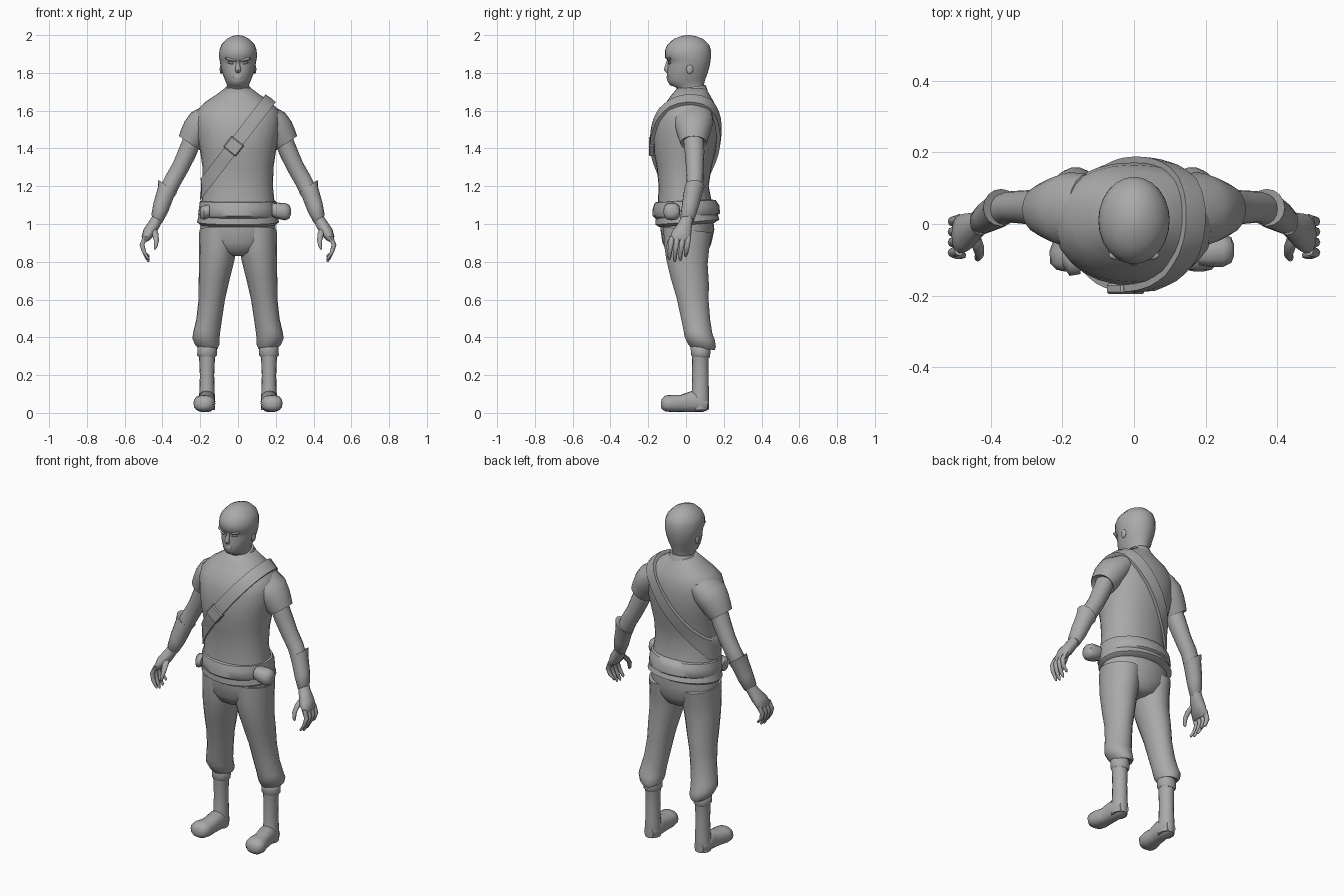
import bpy, bmesh, math
from mathutils import Vector, Matrix
from mathutils.bvhtree import BVHTree

grey = bpy.data.materials.new("plain grey")
grey.diffuse_color = (0.4, 0.4, 0.4, 1)


def finish(name, bm, mirror=False, angle=50):
    bmesh.ops.recalc_face_normals(bm, faces=bm.faces)
    me = bpy.data.meshes.new(name)
    bm.to_mesh(me)
    me.materials.append(grey)
    ob = bpy.data.objects.new(name, me)
    bpy.context.collection.objects.link(ob)
    if mirror:
        ob.modifiers.new("mirror", 'MIRROR')
    bpy.ops.object.select_all(action='DESELECT')
    ob.select_set(True)
    bpy.context.view_layer.objects.active = ob
    bpy.ops.object.shade_smooth_by_angle(angle=math.radians(angle))
    return ob


def loft(name, rings, u=(1, 0, 0), v=(0, 1, 0), n=20, mirror=False, power=1.0):
    """Skin elliptical rings (x, y, z, ru, rv) and close both ends."""
    u, v = Vector(u).normalized(), Vector(v).normalized()
    bm = bmesh.new()
    loops = []
    for x, y, z, ru, rv in rings:
        loop = []
        for i in range(n):
            a = 2 * math.pi * i / n
            c, s = math.cos(a), math.sin(a)
            c = math.copysign(abs(c) ** power, c)
            s = math.copysign(abs(s) ** power, s)
            loop.append(bm.verts.new(Vector((x, y, z)) + u * ru * c + v * rv * s))
        loops.append(loop)
    for a, b in zip(loops, loops[1:]):
        for i in range(n):
            j = (i + 1) % n
            bm.faces.new((a[i], a[j], b[j], b[i]))
    bm.faces.new(loops[0])
    bm.faces.new(loops[-1])
    return finish(name, bm, mirror)


def body(rings):
    """Centred rings given as (z, half width, front y, back y)."""
    return [(0, (f + b) / 2, z, w, (b - f) / 2) for z, w, f, b in rings]


# Head, neck and face
loft("head", body([
    (1.66, .07, -.05, .10), (1.70, .057, -.04, .093), (1.725, .056, -.055, .093),
    (1.735, .058, -.085, .095), (1.76, .068, -.10, .10), (1.80, .084, -.10, .115),
    (1.84, .093, -.097, .126), (1.865, .097, -.096, .13), (1.88, .10, -.112, .132),
    (1.92, .099, -.112, .132), (1.95, .088, -.098, .122), (1.98, .06, -.065, .09),
    (1.995, .03, -.025, .05), (2.0, .008, 0, .02)]), n=24)
loft("nose", [(0, -.088, 1.87, .009, .012), (0, -.098, 1.835, .012, .014),
              (0, -.103, 1.815, .016, .014), (0, -.094, 1.80, .01, .008)], n=8)
loft("mouth", [(0, -.093, 1.79, .018, .008), (0, -.095, 1.778, .026, .009),
               (0, -.093, 1.766, .018, .008)], n=10)


def blob(name, loc, size, tilt=0.0):
    bm = bmesh.new()
    bmesh.ops.create_uvsphere(bm, u_segments=12, v_segments=8, radius=1)
    m = Matrix.Translation(loc) @ Matrix.Rotation(tilt, 4, 'Y') @ Matrix.Diagonal((*size, 1))
    bmesh.ops.transform(bm, matrix=m, verts=bm.verts)
    return finish(name, bm, mirror=True)


blob("eye", (.037, -.086, 1.852), (.02, .009, .006), -.25)
blob("brow", (.038, -.088, 1.871), (.034, .014, .008), -.25)
blob("ear", (.089, .02, 1.82), (.008, .018, .026))

# Shirt body
torso_rings = body([
    (1.03, .205, -.155, .155), (1.10, .195, -.15, .14), (1.20, .185, -.145, .12),
    (1.30, .188, -.155, .135), (1.38, .20, -.17, .155), (1.46, .215, -.172, .168),
    (1.54, .225, -.162, .172), (1.60, .218, -.14, .165), (1.645, .175, -.105, .148),
    (1.685, .115, -.075, .125), (1.72, .068, -.045, .105)])
torso = loft("shirt_body", torso_rings, n=28, power=.92)
loft("shirt_hem", body([(1.10, .20, -.155, .145), (1.06, .206, -.16, .16),
                        (1.01, .217, -.162, .178), (.995, .20, -.14, .15)]),
     v=(0, 1, .08), n=28)
loft("collar", body([(1.68, .09, -.085, .118), (1.705, .078, -.068, .112),
                     (1.725, .066, -.045, .104)]), v=(0, 1, .15))

# Sleeves and arms
out = (.83, 0, .56)
loft("sleeve", [(.13, .04, 1.59, .065, .10), (.18, .04, 1.54, .086, .105),
                (.215, .04, 1.495, .083, .092), (.24, .04, 1.455, .075, .08),
                (.258, .04, 1.428, .066, .07), (.25, .04, 1.44, .05, .055)],
     u=out, mirror=True)
loft("arm", [(.235, .04, 1.46, .05, .055), (.268, .045, 1.38, .05, .052),
             (.305, .047, 1.30, .046, .047), (.345, .048, 1.23, .046, .044),
             (.385, .035, 1.15, .045, .044), (.41, .02, 1.08, .04, .04),
             (.43, .007, 1.02, .031, .035)], u=out, n=16, mirror=True)
loft("bracer", [(.36, .046, 1.19, .045, .045), (.372, .046, 1.20, .06, .052),
                (.383, .037, 1.165, .05, .05), (.408, .022, 1.09, .046, .045),
                (.429, .008, 1.03, .036, .039), (.43, .007, 1.02, .028, .03)],
     u=out, n=16, mirror=True)

# Hands
loft("palm", [(.425, .007, 1.035, .028, .034), (.443, -.005, 1.0, .032, .038),
              (.468, -.022, .96, .034, .052), (.488, -.03, .925, .024, .056),
              (.494, -.032, .91, .012, .05)], u=(.9, 0, .35), n=14, mirror=True)
for i, name in enumerate(["index", "middle", "ring", "little"]):
    y = -.074 + .029 * i
    tip = (.81, .80, .805, .825)[i]
    loft(name + "_finger", [(.488, y, .935, .014, .015), (.508, y - .006, .89, .013, .014),
                            (.497, y - .012, .85, .011, .012), (.478, y - .014, tip + .01, .009, .009),
                            (.474, y - .014, tip, .004, .004)], n=8, mirror=True)
loft("thumb", [(.45, -.025, .98, .018, .022), (.437, -.06, .945, .017, .018),
               (.432, -.085, .91, .013, .013), (.437, -.095, .875, .009, .01),
               (.44, -.096, .865, .004, .004)], n=8, mirror=True)

# Trousers
loft("trouser_seat", body([(1.06, .19, -.14, .14), (.97, .20, -.135, .15),
                           (.90, .198, -.125, .135), (.85, .12, -.10, .115),
                           (.83, .04, -.06, .08)]), n=24)
loft("trouser_leg", [
    (.105, .008, .97, .10, .13), (.105, .003, .88, .101, .122), (.114, .005, .80, .093, .112),
    (.127, .02, .70, .081, .103), (.139, .035, .60, .07, .087), (.152, .05, .50, .068, .08),
    (.165, .063, .43, .071, .078), (.170, .072, .395, .072, .082), (.163, .083, .36, .064, .077),
    (.158, .088, .34, .05, .066), (.16, .08, .355, .035, .04)], n=18, mirror=True, v=(0, 1, -.12))

# Boots: shaft with wrapped cuff, and foot
loft("boot_shaft", [(.162, .078, .38, .044, .05), (.164, .077, .31, .047, .047),
                    (.164, .076, .29, .042, .044), (.164, .076, .20, .038, .043),
                    (.164, .076, .12, .04, .045), (.165, .073, .06, .044, .05),
                    (.165, .073, .015, .042, .047)], n=16, mirror=True)
loft("boot_cuff", [(.162, .077, .352, .046, .05), (.163, .077, .345, .052, .053),
                   (.164, .077, .305, .052, .051), (.164, .077, .295, .044, .046)],
     n=16, mirror=True, v=(0, 1, -.1))
loft("foot", [(.165, .115, .045, .03, .03), (.165, .09, .05, .043, .045),
              (.166, .03, .06, .046, .056), (.172, -.03, .05, .048, .045),
              (.178, -.075, .05, .058, .046), (.181, -.11, .05, .054, .042),
              (.181, -.128, .047, .035, .027), (.181, -.133, .045, .012, .01)],
     v=(0, 0, 1), n=16, mirror=True, power=.85)

# Waist sash and side pouch
loft("sash", body([(1.125, .19, -.14, .13), (1.12, .202, -.165, .158),
                   (1.09, .206, -.176, .177), (1.05, .211, -.178, .18),
                   (1.035, .205, -.16, .16)]), v=(0, 1, .04), n=28)
loft("pouch", [(.18, -.075, 1.075, .04, .035), (.21, -.075, 1.07, .045, .043),
               (.25, -.075, 1.065, .045, .046), (.272, -.073, 1.065, .036, .036),
               (.28, -.073, 1.065, .015, .015)], u=(0, 1, 0), v=(0, 0, 1), n=12, power=.8)
loft("sash_knot", [(-.15, -.09, 1.07, .05, .035), (-.18, -.10, 1.06, .045, .04),
                   (-.20, -.085, 1.06, .03, .03)], u=(0, 1, 0), v=(0, 0, 1), n=10)

# Shoulder strap: a band fitted around the shirt on a slanted plane
bm_t = bmesh.new()
bm_t.from_mesh(torso.data)
tree = BVHTree.FromBMesh(bm_t)
along = Vector((.37, 0, .48)).normalized()
side = Vector((along.z, 0, -along.x))
mid = Vector((-.005, 0, 1.435))
bm = bmesh.new()
loops = []
steps = 40
for i in range(steps):
    a = 2 * math.pi * i / steps
    ray = along * math.cos(a) + Vector((0, 1, 0)) * math.sin(a)
    hits = []
    for w in (-.034, 0, .034):
        o = mid + side * w
        hits.append(tree.ray_cast(o, ray)[0] or o + ray * .18)
    pts = [h + ray * .02 for h in hits] + [h - ray * .01 for h in reversed(hits)]
    loops.append([bm.verts.new(p) for p in pts])
for i in range(steps):
    a, b = loops[i], loops[(i + 1) % steps]
    for k in range(6):
        m = (k + 1) % 6
        bm.faces.new((a[k], a[m], b[m], b[k]))
finish("shoulder_strap", bm, angle=40)

# Strap buckle
bm = bmesh.new()
bmesh.ops.create_cube(bm, size=1)
rot = Matrix((side, Vector((0, 1, 0)), along)).transposed().to_4x4()
spot = mid - along * .03
hit = tree.ray_cast(spot, Vector((0, -1, 0)))[0]
m = Matrix.Translation(hit + Vector((0, -.012, 0))) @ rot @ Matrix.Diagonal((.084, .03, .075, 1))
bmesh.ops.transform(bm, matrix=m, verts=bm.verts)
bmesh.ops.bevel(bm, geom=bm.edges[:], offset=.006, segments=1, affect='EDGES')
finish("strap_buckle", bm, angle=30)
bm_t.free()
